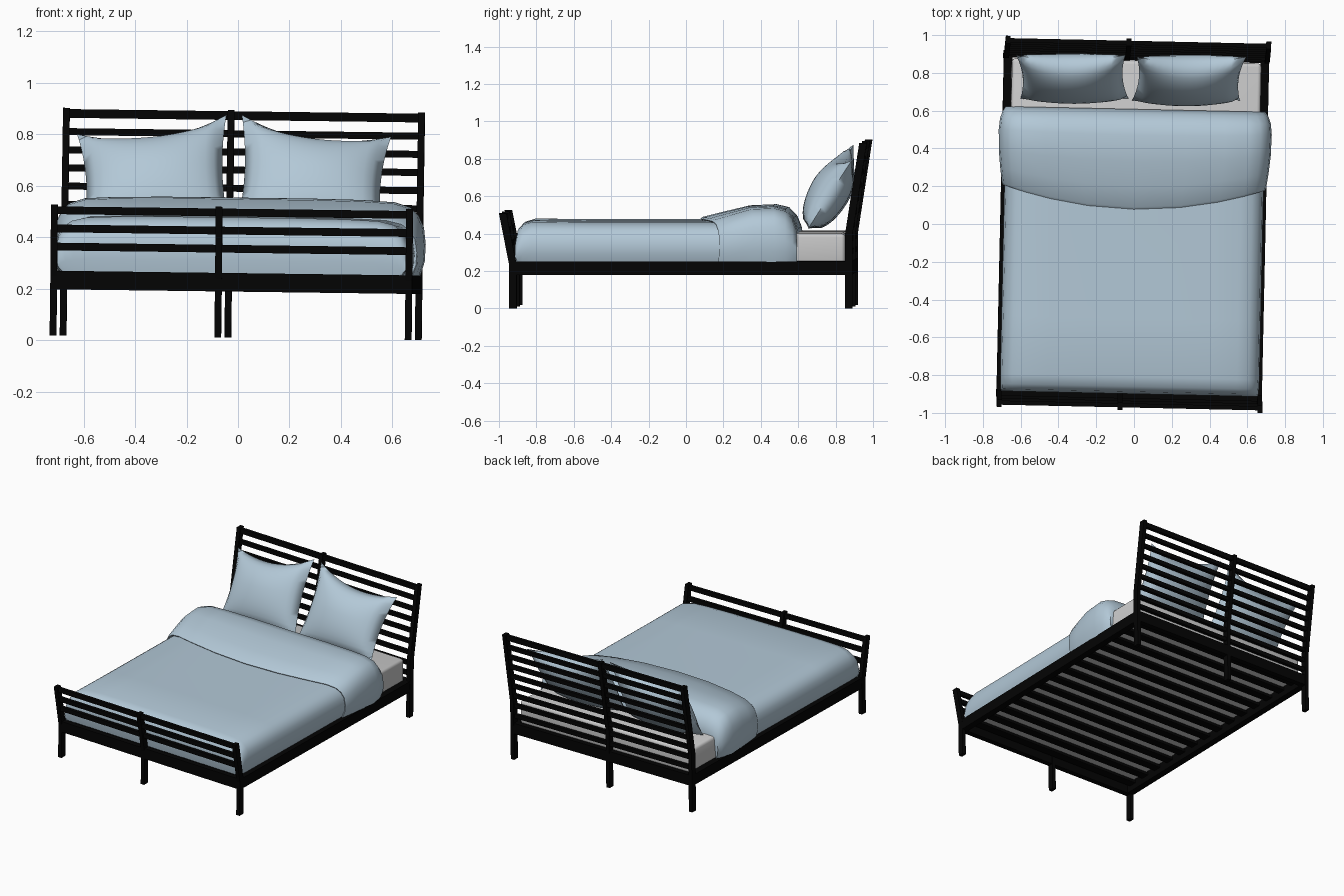
import bpy, bmesh, math
from mathutils import Matrix, Vector

if "Cube" in bpy.data.objects:
    bpy.data.objects.remove(bpy.data.objects["Cube"])

# The whole bed sits slightly turned and tipped
POSE = (Matrix.Translation((-0.009, 0, 0)) @ Matrix.Rotation(math.radians(-1.25), 4, 'Z')
        @ Matrix.Rotation(math.radians(0.75), 4, 'Y'))


def material(name, rgb):
    m = bpy.data.materials.new(name)
    m.diffuse_color = (*rgb, 1)
    m.use_nodes = True
    m.node_tree.nodes["Principled BSDF"].inputs["Base Color"].default_value = m.diffuse_color
    return m


BLACK = material("black_metal", (0.001, 0.001, 0.001))
BLUE = material("blue_fabric", (0.45, 0.58, 0.68))


def finish(name, bm, mat=None, pose=True, smooth=None):
    bmesh.ops.recalc_face_normals(bm, faces=bm.faces)
    if pose:
        bm.transform(POSE)
    me = bpy.data.meshes.new(name)
    bm.to_mesh(me)
    bm.free()
    ob = bpy.data.objects.new(name, me)
    bpy.context.collection.objects.link(ob)
    if mat:
        me.materials.append(mat)
    if smooth:
        bpy.ops.object.select_all(action='DESELECT')
        ob.select_set(True)
        bpy.context.view_layer.objects.active = ob
        bpy.ops.object.shade_smooth_by_angle(angle=math.radians(smooth))
    return ob


def box(name, centre, size, mat=BLACK, bevel=0):
    bm = bmesh.new()
    bmesh.ops.create_cube(bm, size=1, matrix=Matrix.Translation(centre) @ Matrix.Diagonal((*size, 1)))
    if bevel:
        bmesh.ops.bevel(bm, geom=bm.edges[:], offset=bevel, segments=3, profile=0.5, affect='EDGES')
    return finish(name, bm, mat, smooth=40 if bevel else None)


def post(name, x, path, w=0.026, d=0.04):
    # bent post: (y, z) path given depth, then two outlines joined into a bar
    outline = [(y - d / 2, z) for y, z in path] + [(y + d / 2, z) for y, z in reversed(path)]
    bm = bmesh.new()
    a, b = ([bm.verts.new((x + s * w / 2, y, z)) for y, z in outline] for s in (-1, 1))
    bm.faces.new(a)
    bm.faces.new(b)
    for i in range(len(a)):
        bm.faces.new((a[i - 1], a[i], b[i], b[i - 1]))
    return finish(name, bm, BLACK)


def y_at(path, z):
    for (y0, z0), (y1, z1) in zip(path, path[1:]):
        if z <= z1:
            return y0 + (y1 - y0) * (z - z0) / (z1 - z0)
    return path[-1][0]


def skin(bm, rows):
    vs = [[bm.verts.new(p) for p in row] for row in rows]
    for a, b in zip(vs, vs[1:]):
        for i in range(len(a) - 1):
            bm.faces.new((a[i], a[i + 1], b[i + 1], b[i]))


def blanket(name, stations, curve=0):
    # arch-shaped section lofted along y; stations are (y, top z, half width, edge curve weight)
    half = [(-.02, 0), (-.003, .2), (0, .42), (-.008, .65), (-.028, .8), (-.06, .91), (-.12, .975),
            (-.25, 1), (-.45, 1.01)]
    rows = []
    for y, z, hw, wt in stations:
        base = 0.257
        right = [(hw + dx, base + f * (z - base)) for dx, f in half]
        sec = right + [(0, right[-1][1])] + [(-x, zz) for x, zz in reversed(right)]
        rows.append([(x, y + curve * wt * (x / hw) ** 2, zz) for x, zz in sec])
    bm = bmesh.new()
    skin(bm, rows)
    return finish(name, bm, BLUE, smooth=60)


def pillow(name, tl, tr, bl, br, n=16, thick=0.105):
    # cushion between four corner points, edges pulled inward between pointed corners
    tl, tr, bl, br = map(Vector, (tl, tr, bl, br))
    normal = (br - bl).cross(tl - bl).normalized()
    bm = bmesh.new()
    for side in (-1, 1):
        rows = []
        for j in range(n + 1):
            row = []
            for i in range(n + 1):
                u, v = 2 * i / n - 1, 2 * j / n - 1
                s = (u * (1 - .08 * (1 - v * v)) + 1) / 2
                t = (v * (1 - (.27 if v > 0 else .02) * (1 - u * u)) + 1) / 2
                p = bl.lerp(br, s).lerp(tl.lerp(tr, s), t)
                h = thick * max(0, (1 - u * u) * (1 - v * v)) ** 0.5
                row.append(p + normal * side * h)
            rows.append(row)
        skin(bm, rows)
    bmesh.ops.remove_doubles(bm, verts=bm.verts, dist=0.0005)
    return finish(name, bm, BLUE, pose=False, smooth=70)


# Posts, three each at head and foot
HEAD = [(0.885, 0.01), (0.885, 0.40), (0.962, 0.894)]
FOOT = [(-0.91, 0.01), (-0.91, 0.24), (-0.965, 0.518)]
for label, x in (("left", -0.69), ("middle", -0.05), ("right", 0.69)):
    post(f"head_post_{label}", x, HEAD)
    post(f"foot_post_{label}", x, FOOT)

# Horizontal bars of headboard and footboard
for i in range(9):
    z = 0.872 - 0.0705 * i
    box(f"head_bar_{i}", (0, y_at(HEAD, z), z), (1.37, 0.022, 0.034 if i == 0 else 0.027))
for i in range(3):
    z = 0.496 - 0.0705 * i
    box(f"foot_bar_{i}", (0, y_at(FOOT, z), z), (1.37, 0.022, 0.03))

# Frame rails and bed slats
for s, label in ((-1, "left"), (1, "right")):
    box(f"side_rail_{label}", (s * 0.68, -0.012, 0.225), (0.045, 1.8, 0.072))
box("head_rail", (0, 0.885, 0.225), (1.38, 0.036, 0.072))
box("foot_rail", (0, -0.91, 0.225), (1.38, 0.036, 0.072))
for i in range(14):
    box(f"bed_slat_{i}", (0, -0.84 + i * 0.127, 0.238), (1.36, 0.056, 0.02))

# Mattress
box("mattress", (0, -0.005, 0.328), (1.32, 1.74, 0.162), None, 0.02)

# Duvet and its folded-back top
blanket("duvet", [(-.888, .26, .668, 0), (-.897, .31, .675, 0), (-.899, .37, .679, 0), (-.887, .43, .682, 0),
                  (-.86, .46, .684, 0), (-.81, .475, .686, 0), (-.5, .472, .686, 0),
                  (0, .472, .686, 0), (.4, .472, .686, 0)])
blanket("duvet_fold", [(.088, .465, .682, 1), (.078, .478, .695, 1), (.09, .488, .700, 1), (.2, .515, .711, .75),
                       (.33, .545, .720, .4), (.47, .551, .723, .15), (.54, .535, .717, .05),
                       (.585, .49, .703, 0), (.608, .43, .688, 0), (.592, .26, .665, 0)], curve=0.115)

# Pillows leaning on the headboard
pillow("pillow_left", (-.625, .895, .80), (-.045, .895, .875), (-.60, .665, .43), (-.03, .665, .425))
pillow("pillow_right", (.015, .885, .875), (.595, .885, .79), (-.01, .655, .425), (.56, .655, .43))
